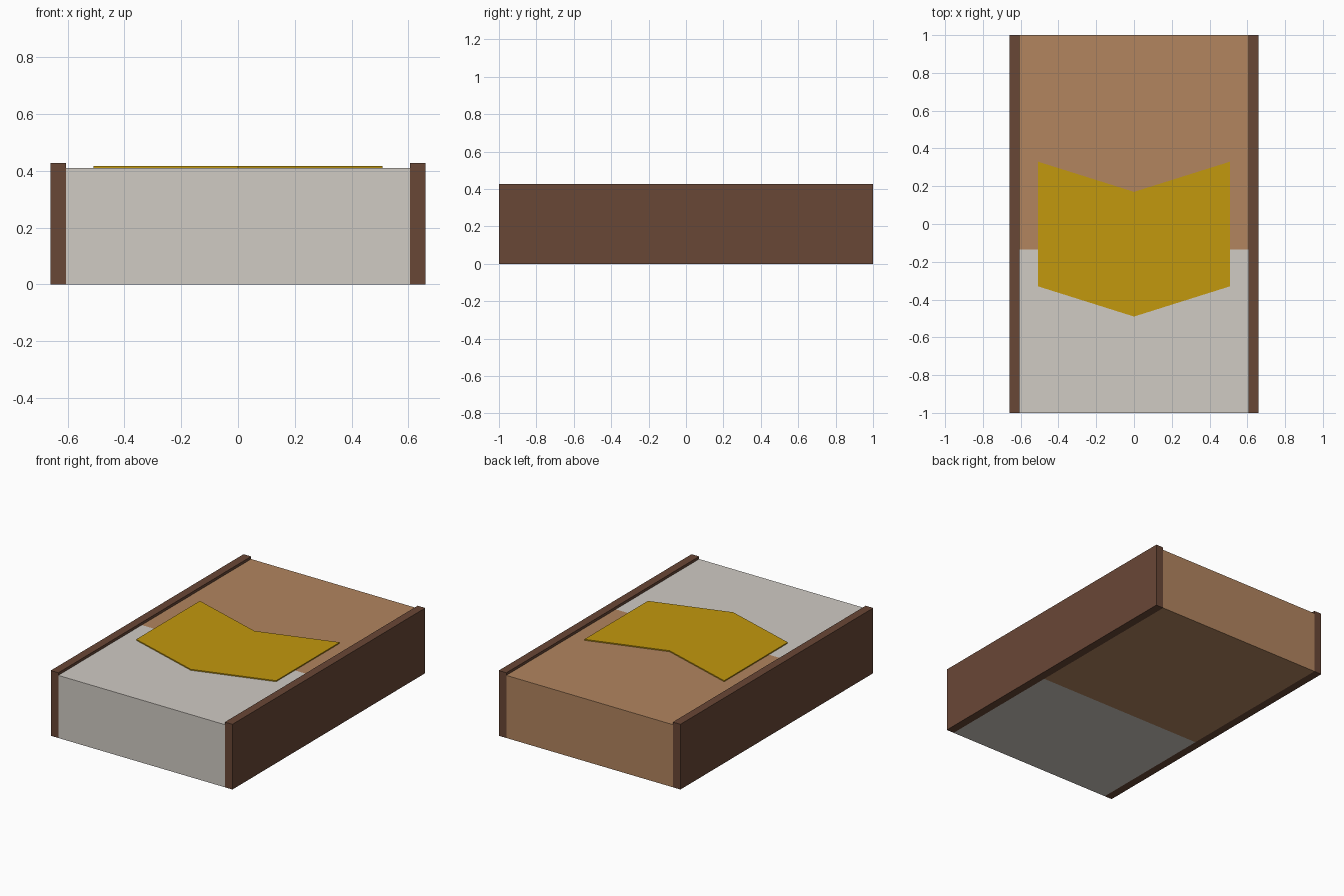
import bpy, bmesh

if "Cube" in bpy.data.objects:
    bpy.data.objects.remove(bpy.data.objects["Cube"])


def material(name, rgb):
    # sRGB 0-255 to linear
    lin = [(c / 255 / 12.92) if c < 11 else ((c / 255 + 0.055) / 1.055) ** 2.4 for c in rgb]
    m = bpy.data.materials.new(name)
    m.diffuse_color = (*lin, 1)
    m.use_nodes = True
    m.node_tree.nodes["Principled BSDF"].inputs["Base Color"].default_value = m.diffuse_color
    return m


def prism(name, outline, z0, z1, mat):
    """Extrude a flat outline from z0 up to z1."""
    bm = bmesh.new()
    face = bm.faces.new([bm.verts.new((x, y, z0)) for x, y in outline])
    top = bmesh.ops.extrude_face_region(bm, geom=[face])["geom"]
    verts = [v for v in top if isinstance(v, bmesh.types.BMVert)]
    bmesh.ops.translate(bm, verts=verts, vec=(0, 0, z1 - z0))
    bmesh.ops.recalc_face_normals(bm, faces=bm.faces)
    mesh = bpy.data.meshes.new(name)
    bm.to_mesh(mesh)
    bm.free()
    mesh.materials.append(mat)
    obj = bpy.data.objects.new(name, mesh)
    bpy.context.collection.objects.link(obj)
    return obj


def rect(x0, x1, y0, y1):
    return [(x0, y0), (x1, y0), (x1, y1), (x0, y1)]


stone = material("pale grey", (208, 203, 196))
tan = material("tan", (178, 133, 95))
brown = material("dark brown", (105, 71, 54))
gold = material("gold", (194, 152, 13))

INNER, OUTER, SPLIT, TOP = 0.605, 0.66, -0.135, 0.411

# Two-tone slab
prism("front_slab", rect(-INNER, INNER, -1, SPLIT), 0, TOP, stone)
prism("back_slab", rect(-INNER, INNER, SPLIT, 1), 0, TOP, tan)

# Raised side rails
for side, s in (("left", -1), ("right", 1)):
    prism(side + "_rail", rect(*sorted((s * INNER, s * OUTER)), -1, 1), 0, 0.428, brown)

# Chevron plate on top, pointing to the front
chevron = [(-0.508, 0.33), (-0.508, -0.33), (0, -0.49),
           (0.508, -0.33), (0.508, 0.33), (0, 0.17)]
prism("chevron_plate", chevron, TOP, 0.418, gold)
